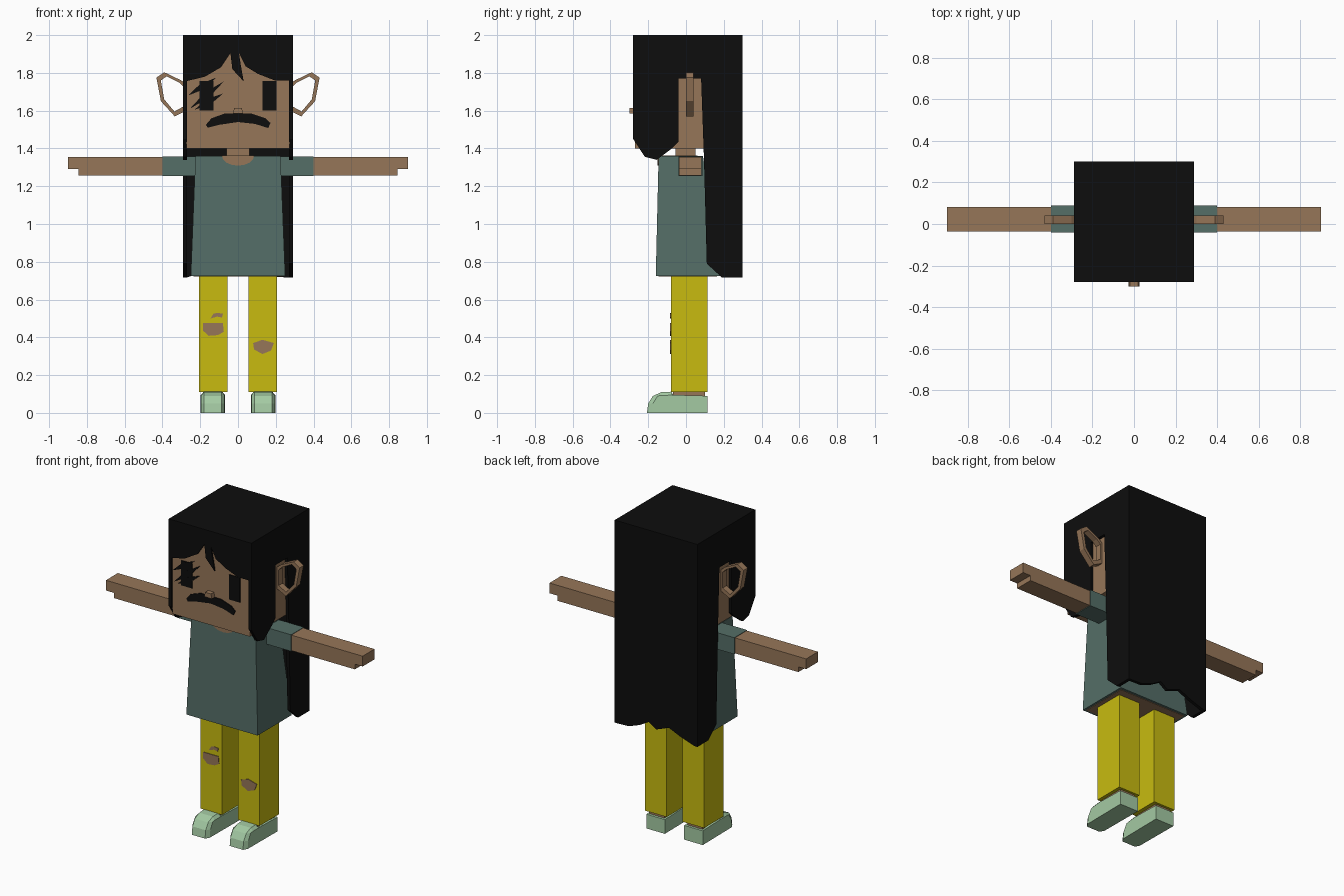
import bpy
import bmesh
import math

old = bpy.data.objects.get("Cube")
if old:
    bpy.data.objects.remove(old, do_unlink=True)


def material(name, rgb):
    m = bpy.data.materials.new(name)
    m.use_nodes = True
    m.diffuse_color = (*rgb, 1)
    m.node_tree.nodes["Principled BSDF"].inputs["Base Color"].default_value = (*rgb, 1)
    return m


BLACK = material("black hair", (0.004, 0.004, 0.004))
SKIN = material("brown skin", (0.305, 0.181, 0.098))
TEAL = material("grey teal cloth", (0.089, 0.156, 0.136))
YELLOW = material("yellow cloth", (0.578, 0.497, 0.005))
MINT = material("mint shoe", (0.371, 0.591, 0.366))


def finish(name, bm, mat, mirror=False):
    bmesh.ops.recalc_face_normals(bm, faces=bm.faces)
    mesh = bpy.data.meshes.new(name)
    bm.to_mesh(mesh)
    bm.free()
    mesh.materials.append(mat)
    ob = bpy.data.objects.new(name, mesh)
    bpy.context.collection.objects.link(ob)
    if mirror:
        ob.modifiers.new("Mirror", "MIRROR").use_mirror_merge = False
    return ob


def loft(bm, loops, caps=True):
    """Bridge matching loops of points, optionally capping both ends."""
    rings = [[bm.verts.new(p) for p in loop] for loop in loops]
    n = len(rings[0])
    pairs = list(zip(rings, rings[1:])) if caps else list(zip(rings, rings[1:] + rings[:1]))
    for a, b in pairs:
        for i in range(n):
            j = (i + 1) % n
            bm.faces.new((a[i], a[j], b[j], b[i]))
    if caps:
        bm.faces.new(rings[0])
        bm.faces.new(rings[-1])


def prism(name, pts, axis, a, b, mat, mirror=False):
    """Extrude a flat outline along x or y."""
    def place(t):
        return [(t, u, w) if axis == "x" else (u, t, w) for u, w in pts]
    bm = bmesh.new()
    loft(bm, [place(a), place(b)])
    return finish(name, bm, mat, mirror)


def block(name, x, y, z, mat, mirror=False, top_x=None, top_y=None):
    """Box, tapered when the top has its own x and y range."""
    def rect(xr, yr, h):
        return [(xr[0], yr[0], h), (xr[1], yr[0], h), (xr[1], yr[1], h), (xr[0], yr[1], h)]
    bm = bmesh.new()
    loft(bm, [rect(x, y, z[0]), rect(top_x or x, top_y or y, z[1])])
    return finish(name, bm, mat, mirror)


# Head and neck
block("head", (-0.272, 0.272), (-0.27, 0.285), (1.4, 1.985), SKIN)
block("neck", (-0.06, 0.06), (-0.055, 0.05), (1.35, 1.41), SKIN)
block("nose", (-0.027, 0.027), (-0.3, -0.26), (1.585, 1.615), SKIN,
      top_x=(-0.02, 0.02))

# Hair shell: crown, fringe, sides with ear gaps, and ragged back
block("hair_crown", (-0.27, 0.27), (-0.265, 0.28), (1.98, 2.0), BLACK)
prism("hair_fringe", [
    (-0.27, 2.0), (-0.27, 1.757), (-0.175, 1.78), (-0.09, 1.83), (-0.04, 1.905),
    (-0.03, 1.82), (0.03, 1.755), (0.015, 1.84), (0.005, 1.905), (0.04, 1.835),
    (0.105, 1.795), (0.195, 1.76), (0.27, 1.76), (0.27, 2.0)],
    "y", -0.28, -0.265, BLACK)
prism("hair_sides", [
    (-0.28, 2.0), (-0.28, 1.45), (-0.217, 1.355), (-0.155, 1.34), (-0.075, 1.4),
    (-0.04, 1.435), (-0.04, 1.77), (0.08, 1.77), (0.095, 1.35), (0.11, 0.79),
    (0.19, 0.717), (0.3, 0.717), (0.3, 2.0)],
    "x", 0.27, 0.29, BLACK, True)
prism("hair_back", [
    (0.27, 2.0), (0.27, 0.717), (0.19, 0.72), (0.11, 0.75), (0.05, 0.785),
    (0.0, 0.75), (-0.09, 0.785), (-0.17, 0.75), (-0.27, 0.717), (-0.27, 2.0)],
    "y", 0.28, 0.3, BLACK)

# Painted face
EYE_Y = (-0.276, -0.265)
prism("eyes", [(0.13, 1.6), (0.205, 1.6), (0.205, 1.757), (0.13, 1.757)],
      "y", *EYE_Y, BLACK, True)
for i, (x0, z0, x1, z1) in enumerate([
        (-0.265, 1.68, -0.115, 1.775), (-0.255, 1.61, -0.075, 1.755),
        (-0.23, 1.605, -0.08, 1.69)]):
    xm, zm = (x0 + x1) / 2, (z0 + z1) / 2
    prism(f"eye_streak_{i + 1}",
          [(x0, z0), (xm + 0.01, zm - 0.014), (x1, z1), (xm - 0.01, zm + 0.014)],
          "y", -0.277, -0.268, BLACK)
prism("frowning_mouth", [
    (-0.17, 1.525), (-0.14, 1.56), (-0.07, 1.585), (0.07, 1.585), (0.145, 1.56),
    (0.172, 1.535), (0.16, 1.508), (0.09, 1.53), (0.0, 1.54), (-0.1, 1.525),
    (-0.16, 1.51)], "y", *EYE_Y, BLACK)

# Ring ears
outline = [(0.265, 1.73), (0.3, 1.76), (0.39, 1.803), (0.432, 1.775),
           (0.408, 1.65), (0.335, 1.57), (0.265, 1.605)]
cx = sum(p[0] for p in outline) / len(outline)
cz = sum(p[1] for p in outline) / len(outline)
inner = [(cx + (x - cx) * 0.74, cz + (z - cz) * 0.8) for x, z in outline]
bm = bmesh.new()
loft(bm, [[(x, t, z) for x, z in loop] for loop, t in
          ((outline, 0.0), (outline, 0.04), (inner, 0.04), (inner, 0.0))], caps=False)
finish("ring_ears", bm, SKIN, True)

# Shirt, sleeves and neckline
block("shirt", (-0.25, 0.25), (-0.16, 0.18), (0.725, 1.36), TEAL,
      top_x=(-0.225, 0.225), top_y=(-0.145, 0.09))
block("sleeves", (0.2, 0.4), (-0.04, 0.088), (1.253, 1.358), TEAL, True)
arc = [math.pi * (1 + i / 8) for i in range(9)]
prism("neckline", [(0.085 * math.cos(a), 1.361 + 0.052 * math.sin(a)) for a in arc],
      "y", -0.15, -0.141, SKIN)
block("collar_opening", (-0.083, 0.083), (-0.145, 0.06), (1.355, 1.362), SKIN)
block("shirt_underside", (-0.235, 0.235), (-0.145, 0.165), (0.722, 0.73), SKIN)

# Arms with stepped hands
prism("arms", [(0.39, 1.257), (0.845, 1.257), (0.845, 1.29), (0.9, 1.29),
               (0.9, 1.355), (0.39, 1.355)], "y", -0.037, 0.082, SKIN, True)

# Trousers with torn knees
block("trouser_legs", (0.055, 0.207), (-0.08, 0.115), (0.11, 0.724), YELLOW, True)
tears = {
    "right_knee_tear": [(-0.185, 0.475), (-0.08, 0.475), (-0.075, 0.43),
                        (-0.105, 0.412), (-0.155, 0.408), (-0.185, 0.435)],
    "small_tear": [(-0.145, 0.5), (-0.13, 0.525), (-0.11, 0.53),
                   (-0.08, 0.525), (-0.085, 0.505), (-0.11, 0.51)],
    "left_knee_tear": [(0.08, 0.37), (0.13, 0.387), (0.19, 0.37),
                       (0.175, 0.33), (0.13, 0.312), (0.085, 0.335)],
}
for name, pts in tears.items():
    prism(name, pts, "y", -0.084, -0.076, SKIN)

# Ankles and shoes with rounded, narrowed toes
block("ankles", (0.08, 0.185), (-0.07, 0.1), (0.08, 0.115), SKIN, True)
profile = [(0.115, 0.0), (0.115, 0.09), (-0.065, 0.095), (-0.08, 0.112),
           (-0.13, 0.11), (-0.175, 0.09), (-0.2, 0.05), (-0.207, 0.0)]
mid = 0.133
bm = bmesh.new()
loops = []
for side in (-1, -0.75, 0.75, 1):
    loop = []
    for y, z in profile:
        edge = abs(side) == 1
        width = 0.065 if y > -0.1 else 0.062
        back = 0.025 if edge and y < -0.15 else 0
        drop = 0.018 if edge and z > 0.1 else 0
        loop.append((mid + side * width, y + back, z - drop))
    loops.append(loop)
loft(bm, loops)
finish("shoes", bm, MINT, True)
